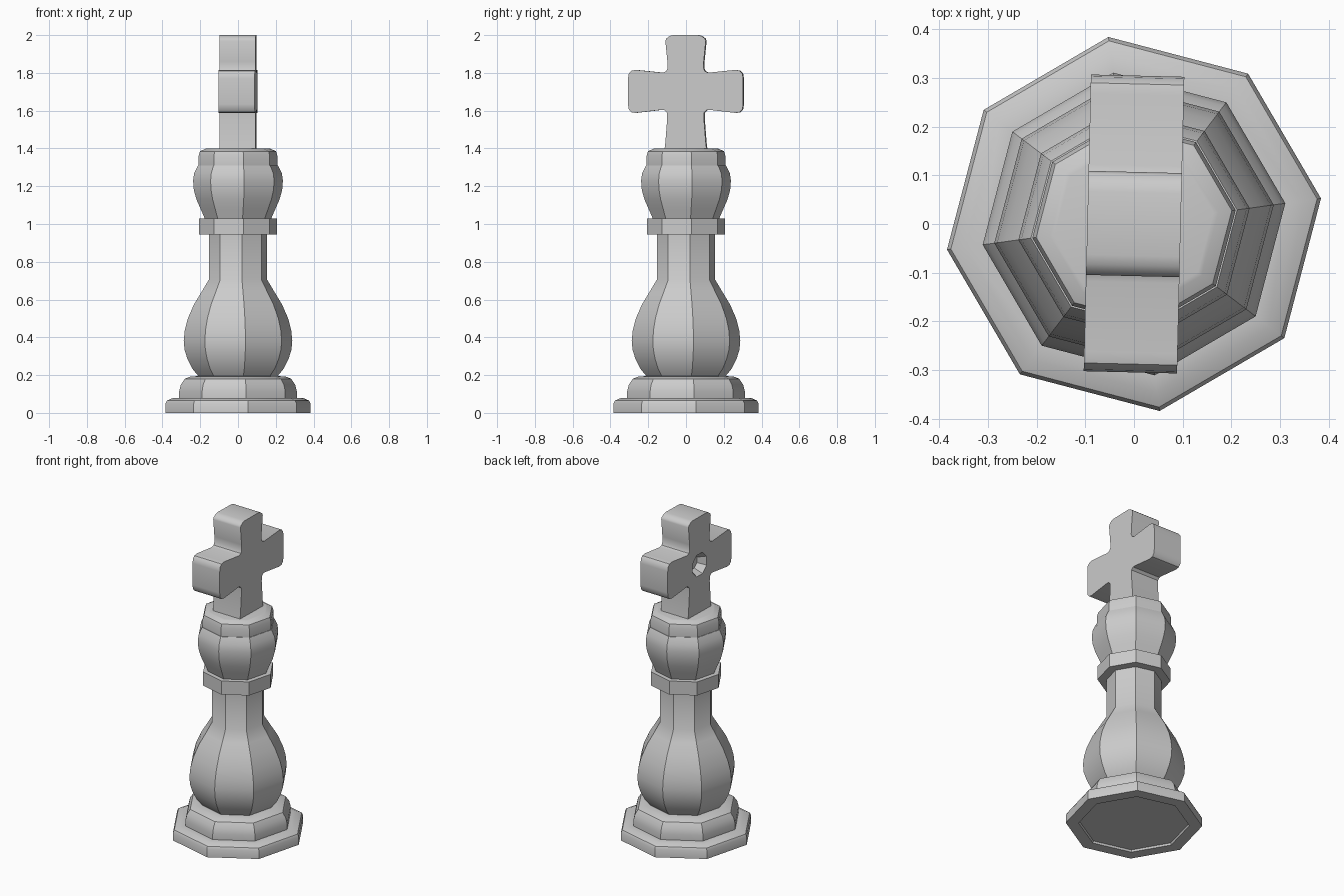
import bpy, bmesh
from math import sin, cos, pi, radians
from mathutils import Matrix

if "Cube" in bpy.data.objects:
    bpy.data.objects.remove(bpy.data.objects["Cube"])

SIDES, TURN = 8, radians(7.8)


def finish(name, bm):
    bmesh.ops.recalc_face_normals(bm, faces=bm.faces)
    me = bpy.data.meshes.new(name)
    bm.to_mesh(me)
    bm.free()
    ob = bpy.data.objects.new(name, me)
    bpy.context.collection.objects.link(ob)
    return ob


def smooth(ob):
    bpy.ops.object.select_all(action='DESELECT')
    ob.select_set(True)
    bpy.context.view_layer.objects.active = ob
    bpy.ops.object.shade_smooth_by_angle(angle=radians(32))


def turned(name, profile):
    """Eight-sided turned part from (radius, z) points, capped at both ends."""
    bm = bmesh.new()
    rings = [[bm.verts.new((r * cos(TURN + 2 * pi * i / SIDES),
                            r * sin(TURN + 2 * pi * i / SIDES), z))
              for i in range(SIDES)] for r, z in profile]
    for a, b in zip(rings, rings[1:]):
        for i in range(SIDES):
            j = (i + 1) % SIDES
            bm.faces.new((a[i], a[j], b[j], b[i]))
    bm.faces.new(rings[0][::-1])
    bm.faces.new(rings[-1])
    ob = finish(name, bm)
    smooth(ob)
    return ob


# Body, bottom to top: recessed foot, two steps, bulb, neck, collar, head, cap
turned("body", [
    (.31, .012), (.315, 0), (.388, 0), (.388, .05), (.38, .065), (.35, .078),
    (.314, .08), (.314, .115), (.305, .15), (.285, .18), (.255, .192),
    (.212, .195), (.245, .235), (.27, .285), (.286, .335), (.29, .385),
    (.284, .44), (.268, .5), (.235, .575), (.195, .64), (.156, .705),
    (.156, .945), (.208, .945), (.208, 1.03), (.178, 1.03), (.2, 1.08),
    (.222, 1.13), (.236, 1.18), (.24, 1.23), (.234, 1.27), (.214, 1.31),
    (.211, 1.31), (.211, 1.36), (.203, 1.385), (.175, 1.398), (.165, 1.4)])

# Flared cross, mirrored outline in the y-z plane
half = [(.112, 1.39), (.107, 1.43), (.097, 1.56), (.098, 1.59), (.112, 1.604),
        (.13, 1.604), (.265, 1.588), (.288, 1.592), (.301, 1.608), (.305, 1.635),
        (.305, 1.77), (.301, 1.795), (.288, 1.811), (.265, 1.816), (.12, 1.801),
        (.103, 1.808), (.095, 1.825), (.096, 1.86), (.107, 1.97), (.102, 1.982),
        (.085, 1.995), (.065, 2.0)]
bm = bmesh.new()
outline = half + [(-y, z) for y, z in reversed(half)]
face = bm.faces.new([bm.verts.new((-.096, y, z)) for y, z in outline])
ext = bmesh.ops.extrude_face_region(bm, geom=[face], use_keep_orig=True)
bmesh.ops.translate(bm, vec=(.192, 0, 0),
                    verts=[v for v in ext['geom'] if isinstance(v, bmesh.types.BMVert)])
cross = finish("cross", bm)

# Tapered dimple in the left face of the cross
bm = bmesh.new()
bmesh.ops.create_cone(bm, cap_ends=True, segments=8, radius1=.1, radius2=.045, depth=.1,
                      matrix=Matrix.Translation((-.096, 0, 1.7)) @ Matrix.Rotation(pi / 2, 4, 'Y')
                      @ Matrix.Rotation(pi / 8, 4, 'Z'))
cutter = finish("dimple_cutter", bm)
cutter.hide_render = True
mod = cross.modifiers.new("dimple", 'BOOLEAN')
mod.operation, mod.solver, mod.object = 'DIFFERENCE', 'EXACT', cutter
bpy.context.view_layer.objects.active = cross
bpy.ops.object.modifier_apply(modifier=mod.name)
bpy.data.objects.remove(cutter)
cross.rotation_euler.z = radians(-1.4)
smooth(cross)
